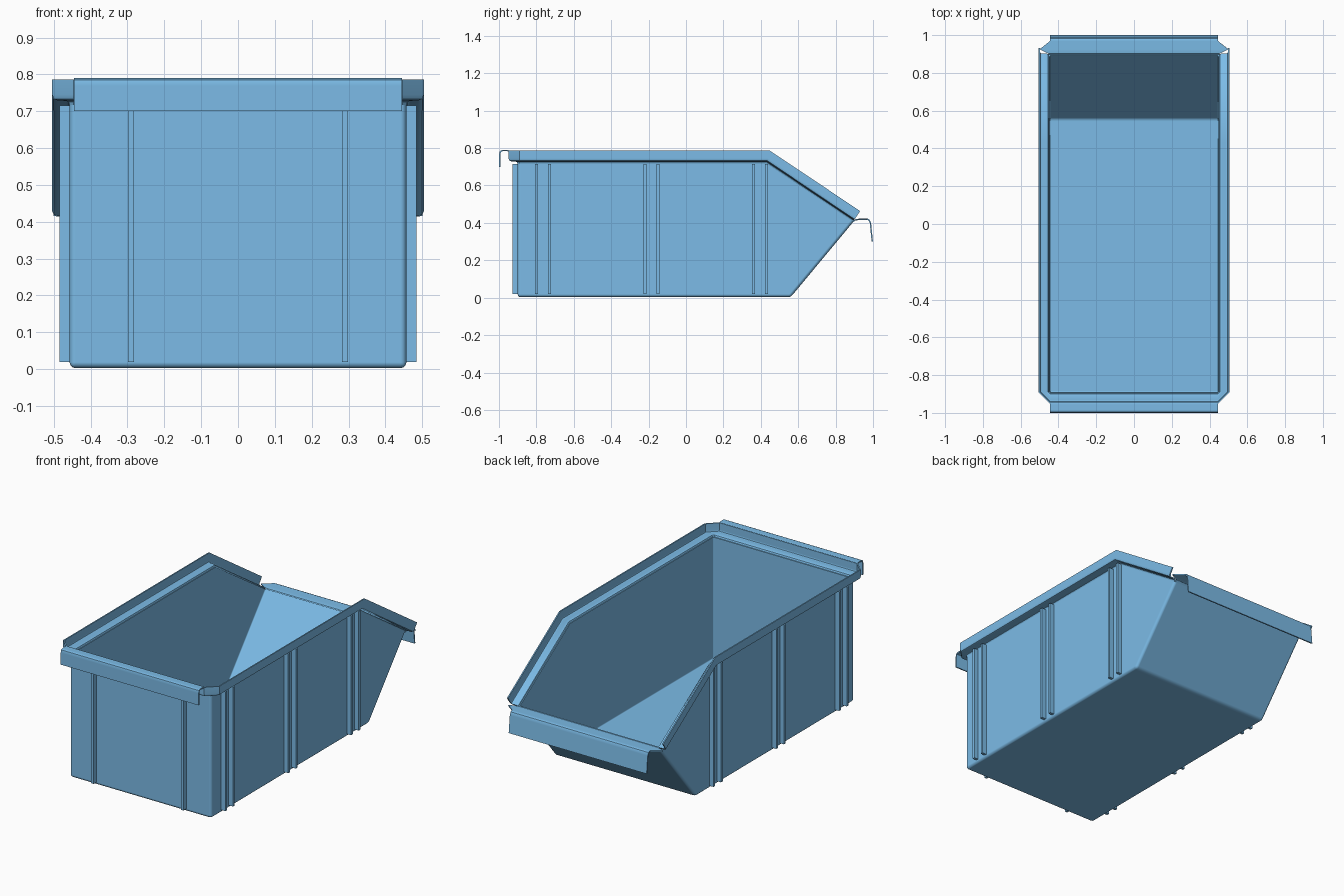
import bpy, bmesh
from mathutils import Vector

if "Cube" in bpy.data.objects:
    bpy.data.objects.remove(bpy.data.objects["Cube"])

blue = bpy.data.materials.new("blue_plastic")
blue.diffuse_color = (0.2, 0.5, 0.8, 1)
blue.use_nodes = True
blue.node_tree.nodes["Principled BSDF"].inputs["Base Color"].default_value = blue.diffuse_color


def finish(name, bm, thick=0.0, offset=0.0):
    bmesh.ops.recalc_face_normals(bm, faces=bm.faces) if not offset else None
    me = bpy.data.meshes.new(name)
    bm.to_mesh(me)
    bm.free()
    me.materials.append(blue)
    ob = bpy.data.objects.new(name, me)
    bpy.context.collection.objects.link(ob)
    bpy.ops.object.select_all(action='DESELECT')
    ob.select_set(True)
    bpy.context.view_layer.objects.active = ob
    if thick:
        m = ob.modifiers.new("wall", 'SOLIDIFY')
        m.thickness, m.offset = thick, offset
        m.use_even_offset = True
        bpy.ops.object.modifier_apply(modifier="wall")
    bpy.ops.object.shade_smooth_by_angle(angle=0.6)
    # keep the large panels flat-looking beside their rounded edges
    m = ob.modifiers.new("flat_panels", 'WEIGHTED_NORMAL')
    m.keep_sharp, m.weight = True, 100
    return ob


def sheet(name, rows, thick):
    """Skin a grid of points into a thin sheet."""
    bm = bmesh.new()
    grid = [[bm.verts.new(p) for p in r] for r in rows]
    for a, b in zip(grid, grid[1:]):
        for i in range(len(a) - 1):
            bm.faces.new((a[i], a[i + 1], b[i + 1], b[i]))
    return finish(name, bm, thick)


# Body with sloping mouth: bevel the closed block, then open its top
W = 0.457
side = [(-0.90, 0.003), (0.56, 0.003), (0.90, 0.412), (0.43, 0.722), (-0.90, 0.722)]
bm = bmesh.new()
L = [bm.verts.new((-W, y, z)) for y, z in side]
R = [bm.verts.new((W, y, z)) for y, z in side]
bm.faces.new(L)
bm.faces.new(R[::-1])
for i in range(5):
    j = (i + 1) % 5
    bm.faces.new((L[j], L[i], R[i], R[j]))
bmesh.ops.recalc_face_normals(bm, faces=bm.faces)
edges = [e for e in bm.edges if all(f.normal.z < 0.5 for f in e.link_faces)]
bmesh.ops.bevel(bm, geom=edges, offset=0.016, segments=3, profile=0.5,
                affect='EDGES', clamp_overlap=True)
bm.normal_update()
bmesh.ops.delete(bm, geom=[f for f in bm.faces if f.normal.z > 0.5], context='FACES')
finish("bin_body", bm, 0.01, -1.0)

# Stepped rim: ledge plus upright lip, swept round both sides and the back
section = [(0, -0.004), (0.004, 0.006), (0.013, 0.01), (0.034, 0.01),
           (0.044, 0.014), (0.048, 0.024), (0.048, 0.064)]
half = [((0.453, 0.895, 0.41), (1, 0, 0), (0, 0.56, 0.83)),
        ((0.453, 0.43, 0.722), (1, 0, 0), (0, 0.29, 1)),
        ((0.453, -0.89, 0.722), (1, 0, 0), (0, 0, 1)),
        ((0.445, -0.898, 0.722), (0, -1, 0), (0, 0, 1))]
flip = Vector((-1, 1, 1))
stations = [tuple(Vector(v) for v in s) for s in half]
stations += [(b * flip, o * flip, u * flip) for b, o, u in reversed(stations)]
sheet("rim", [[b + o * d + u * h for d, h in section] for b, o, u in stations], 0.007)

# Back hook folded over the lip: (y, z)
hook = [(-0.946, 0.784), (-0.957, 0.787), (-0.982, 0.787),
        (-0.992, 0.782), (-0.996, 0.768), (-0.996, 0.70)]
sheet("back_hook", [[(s * 0.445, y, z) for s in (-1, 1)] for y, z in hook], 0.007)

# Front lip with chamfered ends and a hanging flange: (half width, y, z)
lip = [(0.452, 0.893, 0.405), (0.453, 0.903, 0.415), (0.50, 0.925, 0.419),
       (0.445, 0.968, 0.42), (0.445, 0.979, 0.415), (0.445, 0.986, 0.40),
       (0.445, 0.996, 0.30)]
sheet("front_lip", [[(s * w, y, z) for s in (-1, 1)] for w, y, z in lip], 0.007)


# Stiffening ribs
def ribs(name, boxes):
    bm = bmesh.new()
    for lo, hi in boxes:
        lo, hi = Vector(lo), Vector(hi)
        vs = bmesh.ops.create_cube(bm, size=1)["verts"]
        bmesh.ops.scale(bm, vec=hi - lo, verts=vs)
        bmesh.ops.translate(bm, vec=(lo + hi) / 2, verts=vs)
    finish(name, bm)


ys = (-0.80, -0.73, -0.22, -0.15, 0.36, 0.43)
for s, name in ((1, "right_ribs"), (-1, "left_ribs")):
    x0, x1 = sorted((s * 0.453, s * 0.484))
    ribs(name, [((x0, y - 0.008, 0.02), (x1, y + 0.008, 0.716)) for y in ys])
ribs("back_ribs", [((x - 0.008, -0.928, 0.02), (x + 0.008, -0.896, 0.715))
                   for x in (-0.29, 0.29)])
